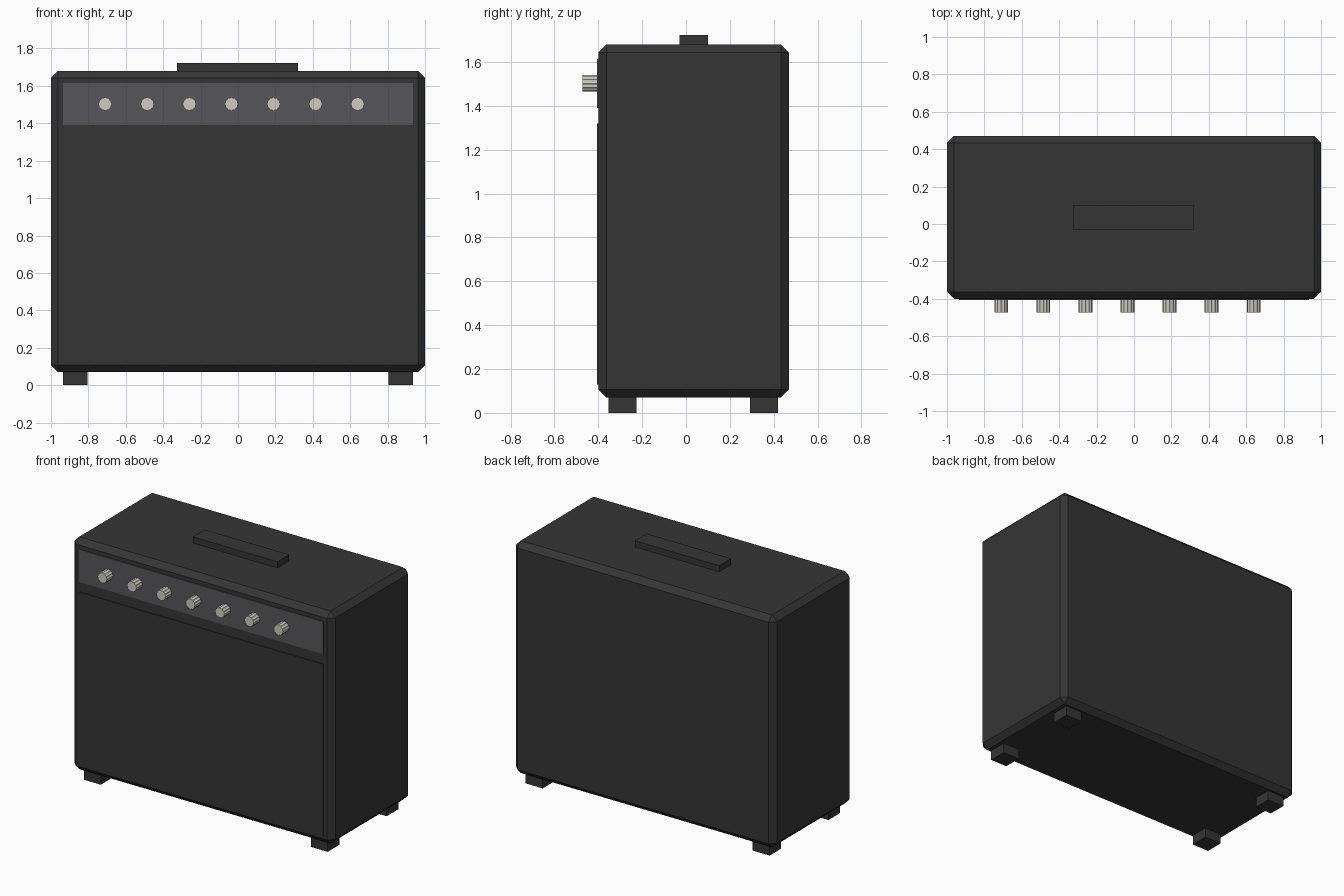
import bpy, bmesh, math

if "Cube" in bpy.data.objects:
    bpy.data.objects.remove(bpy.data.objects["Cube"])


def material(name, rgb):
    m = bpy.data.materials.new(name)
    m.diffuse_color = (*rgb, 1)
    m.use_nodes = True
    m.node_tree.nodes["Principled BSDF"].inputs["Base Color"].default_value = m.diffuse_color
    return m


BLACK = material("black_covering", (0.036, 0.036, 0.036))
GREY = material("grey_panel", (0.095, 0.093, 0.100))
CREAM = material("cream_knob", (0.62, 0.60, 0.54))


def finish(name, bm, mat):
    bmesh.ops.recalc_face_normals(bm, faces=bm.faces)
    me = bpy.data.meshes.new(name)
    bm.to_mesh(me)
    bm.free()
    me.materials.append(mat)
    ob = bpy.data.objects.new(name, me)
    bpy.context.collection.objects.link(ob)
    return ob


def box(name, x, y, z, mat, chamfer=0):
    """Box from (min, max) ranges, with optional flat chamfer on all edges."""
    bm = bmesh.new()
    bmesh.ops.create_cube(bm, size=1)
    for v in bm.verts:
        v.co = [r[0] if c < 0 else r[1] for c, r in zip(v.co, (x, y, z))]
    if chamfer:
        bmesh.ops.bevel(bm, geom=bm.edges[:], offset=chamfer, segments=1,
                        affect='EDGES', offset_type='OFFSET')
    return finish(name, bm, mat)


def knob(name, x, z, y_back, y_front, mat, teeth=12, r_out=0.037, r_in=0.033):
    """Fluted knob: a toothed outline extruded towards the front."""
    bm = bmesh.new()
    ring = []
    for i in range(teeth * 2):
        a = math.pi * i / teeth
        r = r_in if i % 2 else r_out
        ring.append(bm.verts.new((x + r * math.cos(a), y_back, z + r * math.sin(a))))
    face = bm.faces.new(ring)
    ext = bmesh.ops.extrude_face_region(bm, geom=[face], use_keep_orig=True)
    for v in ext["geom"]:
        if isinstance(v, bmesh.types.BMVert):
            v.co.y = y_front
    return finish(name, bm, mat)


# Cabinet with chamfered edges
box("cabinet", (-1, 1), (-0.40, 0.47), (0.07, 1.68), BLACK, 0.037)

# Thin plates on the front: speaker cloth and control panel
box("speaker_cloth", (-0.935, 0.935), (-0.406, -0.398), (0.13, 1.32), BLACK)
box("control_panel", (-0.935, 0.935), (-0.405, -0.398), (1.39, 1.615), GREY)

# Row of seven knobs
for i in range(7):
    knob(f"knob_{i + 1}", -0.71 + 0.225 * i, 1.503, -0.403, -0.472, CREAM)

# Carrying handle
box("handle", (-0.325, 0.322), (-0.03, 0.10), (1.675, 1.723), BLACK)

# Four feet
for side, xs in (("left", (-0.935, -0.805)), ("right", (0.805, 0.935))):
    for end, ys in (("front", (-0.353, -0.225)), ("back", (0.293, 0.42))):
        box(f"{end}_{side}_foot", xs, ys, (0, 0.075), BLACK)
